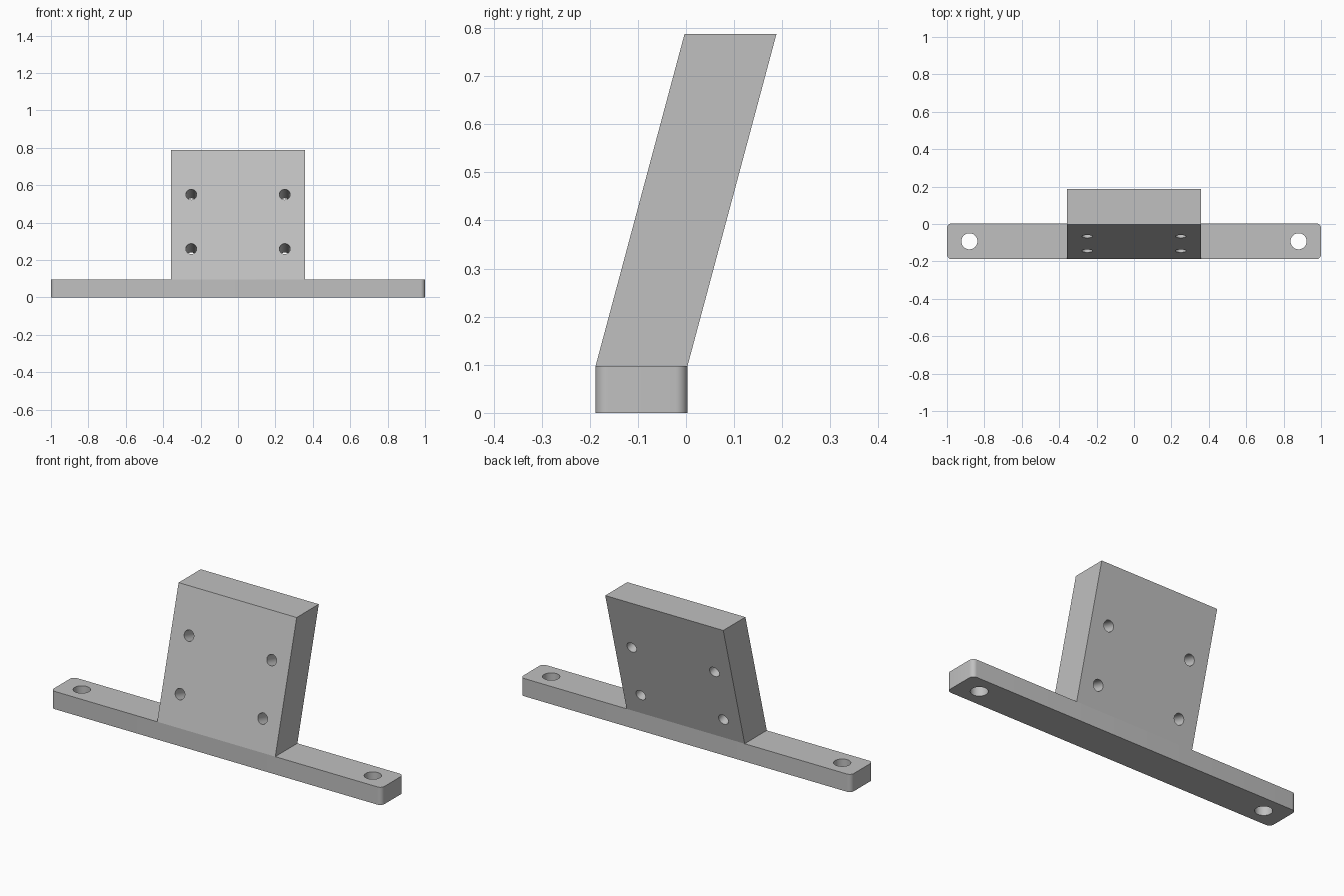
import bpy, bmesh
from math import radians, tan
from mathutils import Matrix

if "Cube" in bpy.data.objects:
    bpy.data.objects.remove(bpy.data.objects["Cube"], do_unlink=True)

HALF_LEN, BASE_H, TOP = 1.0, 0.097, 0.787
FRONT, DEPTH = -0.188, 0.191
TILT = radians(15)

grey = bpy.data.materials.new("plain grey")
grey.use_nodes = True
colour = (0.53, 0.53, 0.53, 1)
grey.diffuse_color = colour
grey.node_tree.nodes["Principled BSDF"].inputs["Base Color"].default_value = colour


def make(name, bm, material=None):
    bmesh.ops.recalc_face_normals(bm, faces=bm.faces)
    mesh = bpy.data.meshes.new(name)
    bm.to_mesh(mesh)
    bm.free()
    ob = bpy.data.objects.new(name, mesh)
    bpy.context.collection.objects.link(ob)
    if material:
        mesh.materials.append(material)
    return ob


def box(x, y0, y1, z0, z1):
    bm = bmesh.new()
    bmesh.ops.create_cube(bm, size=1)
    for v in bm.verts:
        v.co = (2 * x * v.co.x, y1 if v.co.y > 0 else y0, z1 if v.co.z > 0 else z0)
    return bm


def drill(ob, name, centres, radius, turn):
    """Cut round through holes at the centres, along the turned z axis."""
    bm = bmesh.new()
    for c in centres:
        bmesh.ops.create_cone(bm, cap_ends=True, segments=48, radius1=radius,
                              radius2=radius, depth=0.6,
                              matrix=Matrix.Translation(c) @ turn)
    cutter = make(name, bm, grey)
    cutter.hide_render = True
    mod = ob.modifiers.new("holes", 'BOOLEAN')
    mod.operation, mod.solver, mod.object = 'DIFFERENCE', 'EXACT', cutter
    # Bake the cut, then discard the cutter
    graph = bpy.context.evaluated_depsgraph_get()
    mesh = bpy.data.meshes.new_from_object(ob.evaluated_get(graph))
    ob.modifiers.clear()
    ob.data = mesh
    bpy.data.objects.remove(cutter, do_unlink=True)
    bpy.ops.object.select_all(action='DESELECT')
    ob.select_set(True)
    bpy.context.view_layer.objects.active = ob
    bpy.ops.object.shade_smooth_by_angle(angle=radians(30))


# Base bar with rounded upright corners and a mounting hole at each end
bm = box(HALF_LEN, FRONT, FRONT + DEPTH, 0, BASE_H)
upright = [e for e in bm.edges if abs(e.verts[0].co.z - e.verts[1].co.z) > 0.01]
bmesh.ops.bevel(bm, geom=upright, offset=0.025, segments=8, profile=0.5, affect='EDGES')
base = make("base_bar", bm, grey)
drill(base, "base_hole_cutter",
      [(s * 0.88, FRONT + DEPTH / 2, BASE_H / 2) for s in (-1, 1)],
      0.043, Matrix.Identity(4))

# Leaning plate, sheared backwards, with four holes square to its face
bm = box(0.357, FRONT, FRONT + DEPTH, BASE_H, TOP)
for v in bm.verts:
    v.co.y += (v.co.z - BASE_H) * tan(TILT)
plate = make("leaning_plate", bm, grey)
drill(plate, "plate_hole_cutter",
      [(s * 0.25, FRONT + (z - BASE_H) * tan(TILT), z)
       for s in (-1, 1) for z in (0.26, 0.55)],
      0.029, Matrix.Rotation(radians(90) - TILT, 4, 'X'))
